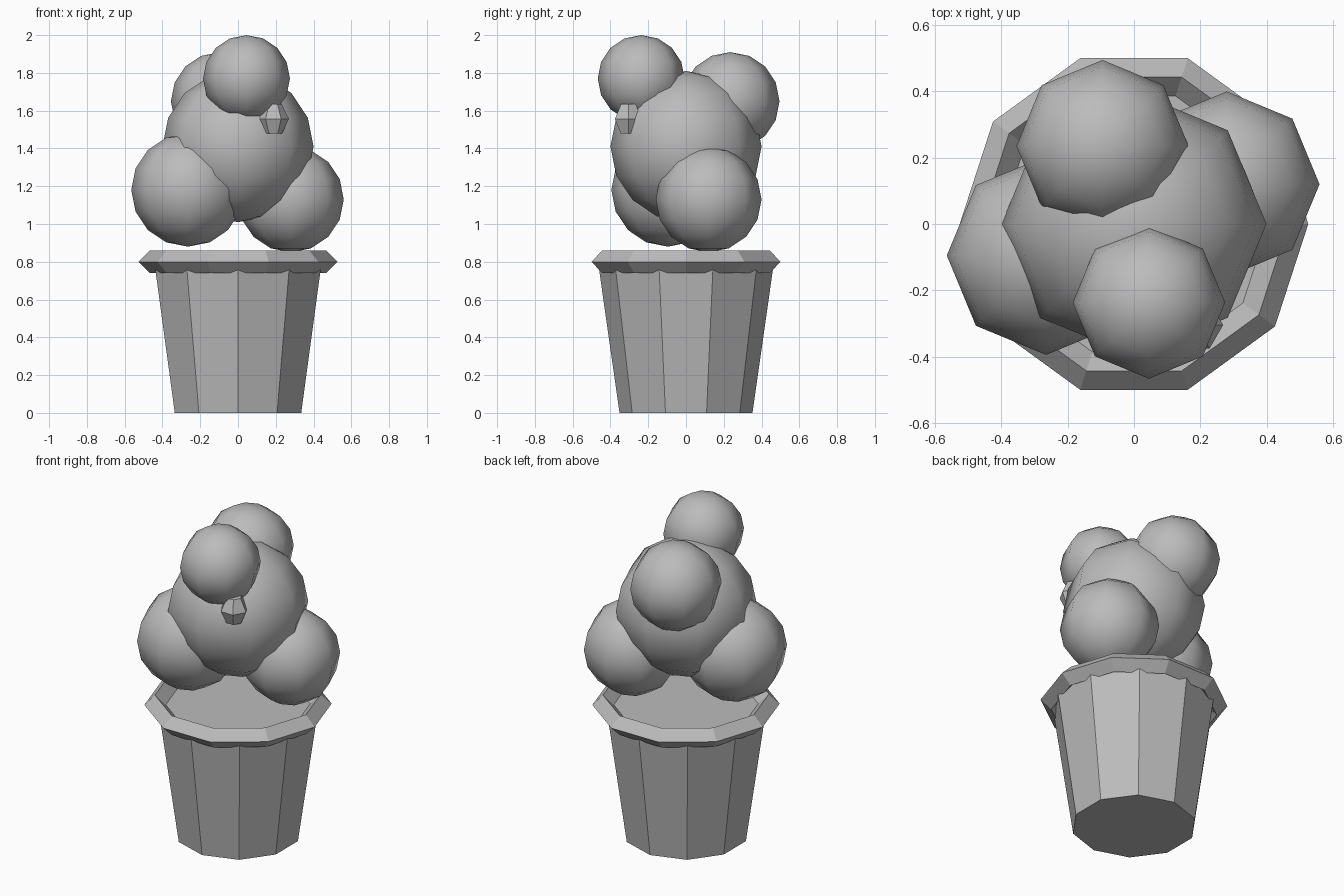
import bpy
import bmesh
from math import sin, cos, pi

cube = bpy.data.objects.get("Cube")
if cube:
    bpy.data.objects.remove(cube, do_unlink=True)

# One plain grey for everything
GREY = (0.5, 0.5, 0.5, 1.0)
grey = bpy.data.materials.new("plain_grey")
grey.use_nodes = True
grey.diffuse_color = GREY
bsdf = next(n for n in grey.node_tree.nodes if n.type == 'BSDF_PRINCIPLED')
bsdf.inputs["Base Color"].default_value = GREY


def finish(name, bm, location, smooth=False):
    """Turn a bmesh into a named, coloured object."""
    bmesh.ops.recalc_face_normals(bm, faces=bm.faces)
    for face in bm.faces:
        face.smooth = smooth
    mesh = bpy.data.meshes.new(name)
    bm.to_mesh(mesh)
    bm.free()
    mesh.materials.append(grey)
    obj = bpy.data.objects.new(name, mesh)
    obj.location = location
    bpy.context.collection.objects.link(obj)
    return obj


def lathe(name, profile, sides, start=0.0, ring=False, location=(0, 0, 0)):
    """Spin (radius, z) points; close into a ring or cap both ends."""
    bm = bmesh.new()
    loops = []
    for radius, z in profile:
        angles = [start + 2 * pi * i / sides for i in range(sides)]
        loops.append([bm.verts.new((radius * cos(a), radius * sin(a), z)) for a in angles])
    pairs = list(zip(loops, loops[1:]))
    if ring:
        pairs.append((loops[-1], loops[0]))
    else:
        bm.faces.new(loops[0])
        bm.faces.new(loops[-1])
    for low, high in pairs:
        for i in range(sides):
            j = (i + 1) % sides
            bm.faces.new((low[i], low[j], high[j], high[i]))
    return finish(name, bm, location)


def ball(name, radius, location):
    bm = bmesh.new()
    bmesh.ops.create_uvsphere(bm, u_segments=8, v_segments=8, radius=radius)
    return finish(name, bm, location, smooth=True)


# Tapered pot, with corners facing front and back
lathe("pot", [(0.352, 0), (0.466, 0.8)], 10, start=pi / 2)

# Diamond-section rim around the top of the pot
R, T = 0.466, 0.06
lathe("pot_rim", [(R + T, 0), (R, T), (R - T, 0), (R, -T)], 10,
      ring=True, location=(0, 0, 0.8))

# Cluster of foliage balls
ball("foliage_centre", 0.4, (0, 0, 1.41))
ball("foliage_right", 0.3, (-0.265, -0.095, 1.18))
ball("foliage_left", 0.28, (0.28, 0.12, 1.13))
ball("foliage_front_top", 0.23, (0.045, -0.237, 1.77))
ball("foliage_back_top", 0.26, (-0.095, 0.235, 1.65))

# Small faceted bud on the front left
lathe("bud", [(0.047, -0.077), (0.082, 0), (0.045, 0.077)], 6,
      location=(0.187, -0.305, 1.557))
